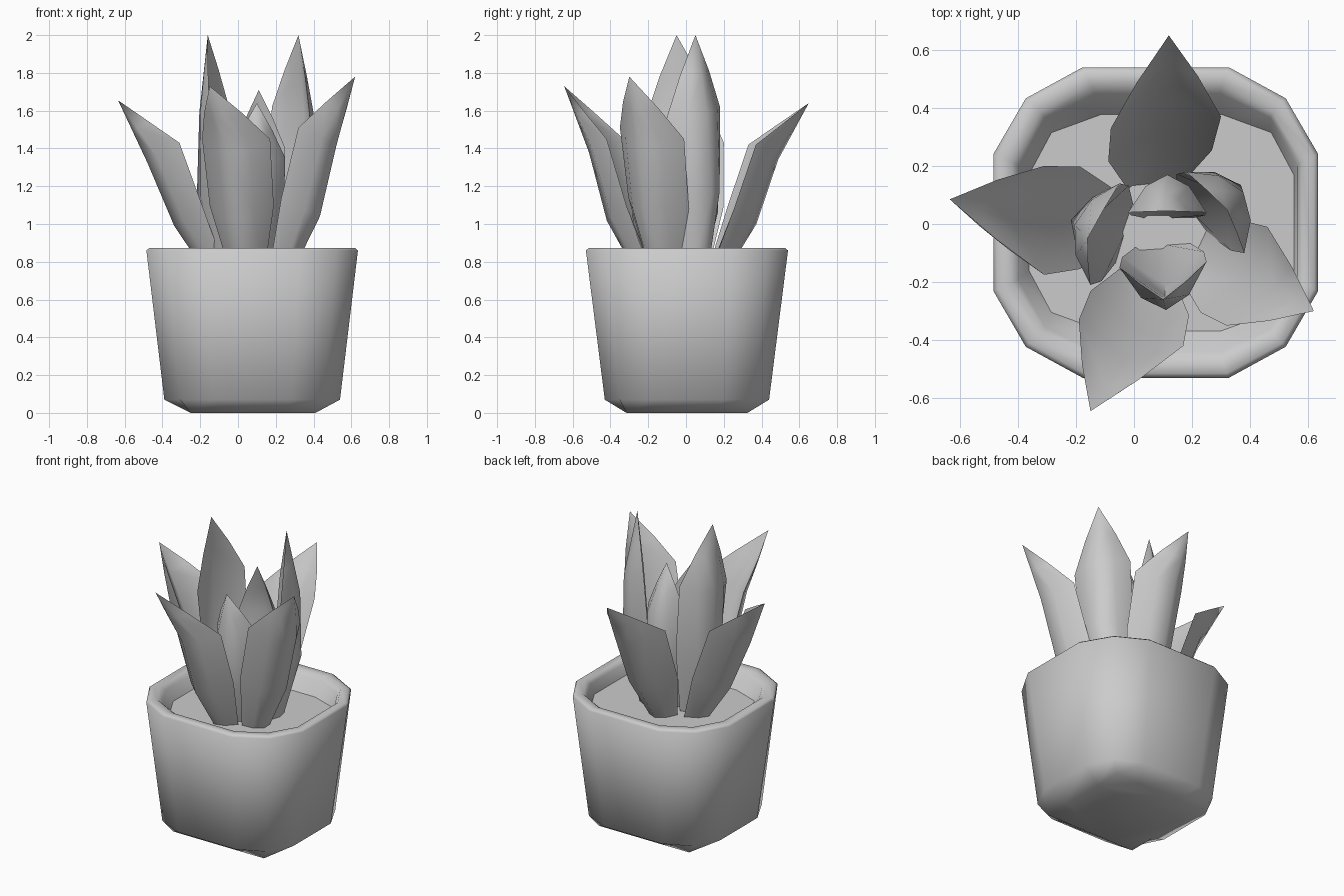
import bpy
import bmesh
from math import radians
from mathutils import Vector

cube = bpy.data.objects.get("Cube")
if cube:
    bpy.data.objects.remove(cube, do_unlink=True)

grey = bpy.data.materials.new("plain grey")
grey.use_nodes = True
grey.diffuse_color = (0.6, 0.6, 0.6, 1)
grey.node_tree.nodes["Principled BSDF"].inputs["Base Color"].default_value = (0.6, 0.6, 0.6, 1)


def finish(bm, name, angle):
    bmesh.ops.recalc_face_normals(bm, faces=bm.faces)
    mesh = bpy.data.meshes.new(name)
    bm.to_mesh(mesh)
    bm.free()
    mesh.materials.append(grey)
    obj = bpy.data.objects.new(name, mesh)
    bpy.context.collection.objects.link(obj)
    bpy.ops.object.select_all(action='DESELECT')
    obj.select_set(True)
    bpy.context.view_layer.objects.active = obj
    bpy.ops.object.shade_smooth_by_angle(angle=radians(angle))


def loft(bm, rings):
    """Join consecutive closed rings with quads."""
    loops = [[bm.verts.new(p) for p in ring] for ring in rings]
    for low, high in zip(loops, loops[1:]):
        n = len(low)
        for i in range(n):
            j = (i + 1) % n
            bm.faces.new((low[i], low[j], high[j], high[i]))
    return loops


def rounded_square(cx, a, b, corner, z):
    """Twelve-sided rounded square; corner = 1 gives a true square."""
    quarter = [(a, 0.44 * b), (corner * a, corner * b), (0.45 * a, b)]
    points = []
    for sx, sy in ((1, 1), (-1, 1), (-1, -1), (1, -1)):
        part = quarter if sx * sy > 0 else quarter[::-1]
        points += [Vector((cx + sx * x, 0.005 + sy * y, z)) for x, y in part]
    return points


# Pot: square foot, rounded wall, thick rim and inner wall
pot_profile = [
    (0.08, 0.33, 0.32, 1.0, 0.0),
    (0.075, 0.465, 0.435, 0.82, 0.07),
    (0.075, 0.56, 0.535, 0.8, 0.86),
    (0.075, 0.545, 0.52, 0.8, 0.873),
    (0.078, 0.50, 0.475, 0.8, 0.87),
    (0.082, 0.48, 0.445, 0.81, 0.845),
    (0.095, 0.455, 0.37, 0.83, 0.765),
]
bm = bmesh.new()
loops = loft(bm, [rounded_square(*p) for p in pot_profile])
bm.faces.new(loops[0])
finish(bm, "pot", 60)

# Soil
bm = bmesh.new()
bm.faces.new([bm.verts.new(p) for p in rounded_square(0.095, 0.458, 0.373, 0.83, 0.77)])
finish(bm, "soil", 30)


def leaf(name, base, left, right, tip, belly, shoulder, foot):
    """Keeled leaf: belly and shoulder are keel depths, foot the base width ratio."""
    base, left, right, tip = map(Vector, (base, left, right, tip))
    middle = (left + right) / 2
    half = (right - left) / 2
    out = half.cross(tip - base).normalized()
    if out.dot(middle - Vector((0.1, -0.03, middle.z))) < 0:
        out.negate()

    def section(centre, width, depth, valley):
        w = half * width
        return [centre - w, centre + out * depth * valley, centre + w,
                centre + w * 0.55 + out * depth * 0.7, centre + out * depth,
                centre - w * 0.55 + out * depth * 0.7]

    bm = bmesh.new()
    loops = loft(bm, [
        section(base, foot, belly * 0.5, 0.0),
        section(base.lerp(middle, 0.5), 0.94, belly, 0.6),
        section(middle, 1.0, shoulder, 0.7),
        section(middle.lerp(tip, 0.5), 0.55, shoulder * 0.5, 0.7),
    ])
    bm.faces.new(loops[0])
    point = bm.verts.new(tip)
    top = loops[-1]
    for i in range(len(top)):
        bm.faces.new((top[i], top[(i + 1) % len(top)], point))
    finish(bm, name, 70)


# Outer leaves, splayed wide
leaf("outer_leaf_back", (0.07, 0.12, 0.74), (-0.08, 0.33, 1.42), (0.30, 0.37, 1.42),
     (0.12, 0.65, 1.64), 0.16, 0.16, 0.45)
leaf("outer_leaf_right", (-0.06, 0.03, 0.74), (-0.31, 0.20, 1.43), (-0.31, -0.175, 1.43),
     (-0.635, 0.085, 1.655), 0.18, 0.20, 0.45)
leaf("outer_leaf_front", (0.05, -0.17, 0.74), (-0.19, -0.33, 1.45), (0.17, -0.42, 1.45),
     (-0.15, -0.645, 1.73), 0.17, 0.16, 0.5)
leaf("outer_leaf_left", (0.20, -0.11, 0.74), (0.32, -0.35, 1.51), (0.46, -0.01, 1.45),
     (0.62, -0.30, 1.78), 0.17, 0.16, 0.5)

# Inner leaves, upright, bowed outward below the shoulder
leaf("inner_leaf_right", (-0.03, -0.03, 0.74), (-0.05, 0.14, 1.63), (-0.15, -0.21, 1.57),
     (-0.16, -0.05, 2.0), 0.16, 0.11, 0.55)
leaf("inner_leaf_left", (0.20, 0.04, 0.74), (0.18, 0.18, 1.62), (0.38, -0.10, 1.57),
     (0.32, 0.05, 2.0), 0.16, 0.12, 0.55)
leaf("inner_leaf_front", (0.10, -0.07, 0.74), (-0.05, -0.15, 1.35), (0.25, -0.13, 1.35),
     (0.10, -0.26, 1.64), 0.18, 0.16, 0.6)
leaf("inner_leaf_back", (0.12, 0.02, 0.74), (-0.02, 0.04, 1.40), (0.25, 0.04, 1.40),
     (0.11, 0.045, 1.71), 0.14, 0.13, 0.6)
